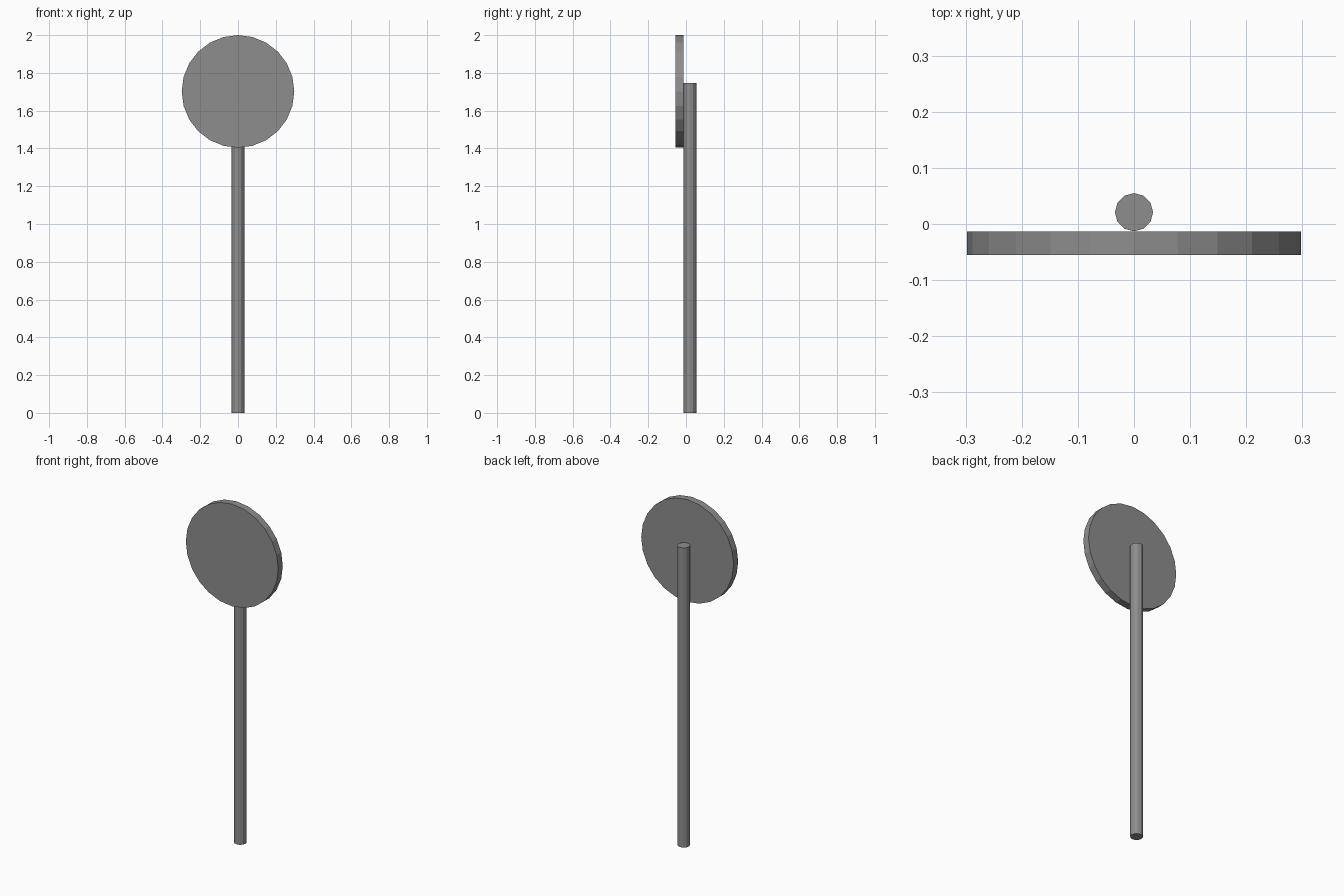
import bpy
from math import pi

cube = bpy.data.objects.get("Cube")
if cube:
    bpy.data.objects.remove(cube, do_unlink=True)

# Single grey finish
grey = bpy.data.materials.new("plain_grey")
grey.use_nodes = True
colour = (0.27, 0.27, 0.27, 1)
grey.diffuse_color = colour
grey.node_tree.nodes["Principled BSDF"].inputs["Base Color"].default_value = colour


def cylinder(name, sides, radius, depth, location, tilt=0):
    bpy.ops.mesh.primitive_cylinder_add(vertices=sides, radius=radius, depth=depth,
                                        location=location, rotation=(tilt, 0, 0))
    part = bpy.context.object
    part.name = name
    part.data.materials.append(grey)
    return part


# Upright post
post_height = 1.747
cylinder("post", 12, 0.034, post_height, (0, 0.021, post_height / 2))

# Round sign plate fixed to the front of the post
plate_radius = 0.298
cylinder("sign_plate", 24, plate_radius, 0.042, (0, -0.034, 2 - plate_radius), pi / 2)
